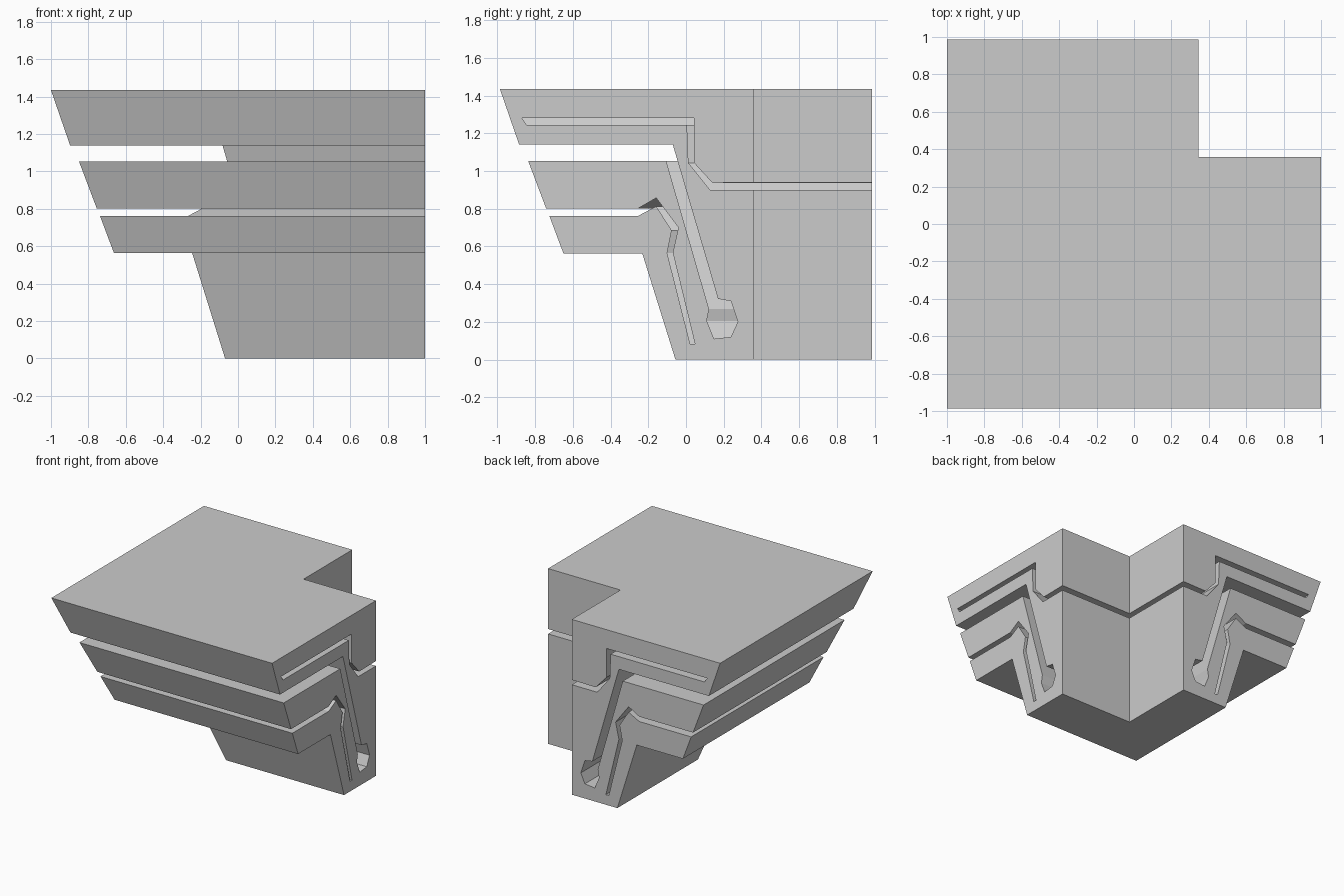
import bpy, bmesh

if "Cube" in bpy.data.objects:
    bpy.data.objects.remove(bpy.data.objects["Cube"])

HALF_X, HALF_Y = 1.0, 0.987
INNER = 0.357          # y of the inner wall on the front leg

# Cross-section of the front leg as (y, z), one continuous outline
top_block = [(INNER, 1.435), (-0.987, 1.435), (-0.885, 1.14)]
bulb_slot = [(-0.07, 1.14), (0.17, 0.322), (0.238, 0.31), (0.275, 0.2), (0.238, 0.12),
             (0.148, 0.11), (0.11, 0.205), (0.122, 0.268), (-0.105, 1.053)]
middle_lip = [(-0.837, 1.053), (-0.742, 0.802)]
lower_slot = [(-0.254, 0.802), (-0.158, 0.857), (-0.04, 0.70), (-0.07, 0.567), (0.048, 0.082),
              (0.022, 0.082), (-0.1, 0.565), (-0.076, 0.685), (-0.158, 0.813), (-0.254, 0.762)]
lower_lip = [(-0.725, 0.762), (-0.65, 0.563), (-0.232, 0.563)]
foot = [(-0.056, 0.0), (INNER, 0.0)]
upper_slot = [(INNER, 0.9), (0.127, 0.9), (0.013, 1.043), (0.005, 1.244), (-0.845, 1.244),
              (-0.87, 1.281), (0.043, 1.281), (0.043, 1.043), (0.14, 0.937), (INNER, 0.94)]
profile = top_block + bulb_slot + middle_lip + lower_slot + lower_lip + foot + upper_slot

# Sweep the section along the front leg, through a mitre, and along the left leg
bm = bmesh.new()
shift = HALF_Y - HALF_X
rings = [
    [bm.verts.new((HALF_X, y, z)) for y, z in profile],
    [bm.verts.new((y + shift, y, z)) for y, z in profile],
    [bm.verts.new((y + shift, HALF_Y, z)) for y, z in profile],
]
n = len(profile)
for a, b in zip(rings, rings[1:]):
    for i in range(n):
        j = (i + 1) % n
        bm.faces.new((a[i], a[j], b[j], b[i]))

# End caps
caps = [bm.faces.new(rings[0]), bm.faces.new(rings[2][::-1])]
bmesh.ops.recalc_face_normals(bm, faces=bm.faces[:])
bmesh.ops.triangulate(bm, faces=caps, ngon_method='EAR_CLIP')

mesh = bpy.data.meshes.new("corner_moulding")
bm.to_mesh(mesh)
bm.free()
bpy.context.collection.objects.link(bpy.data.objects.new("corner_moulding", mesh))
